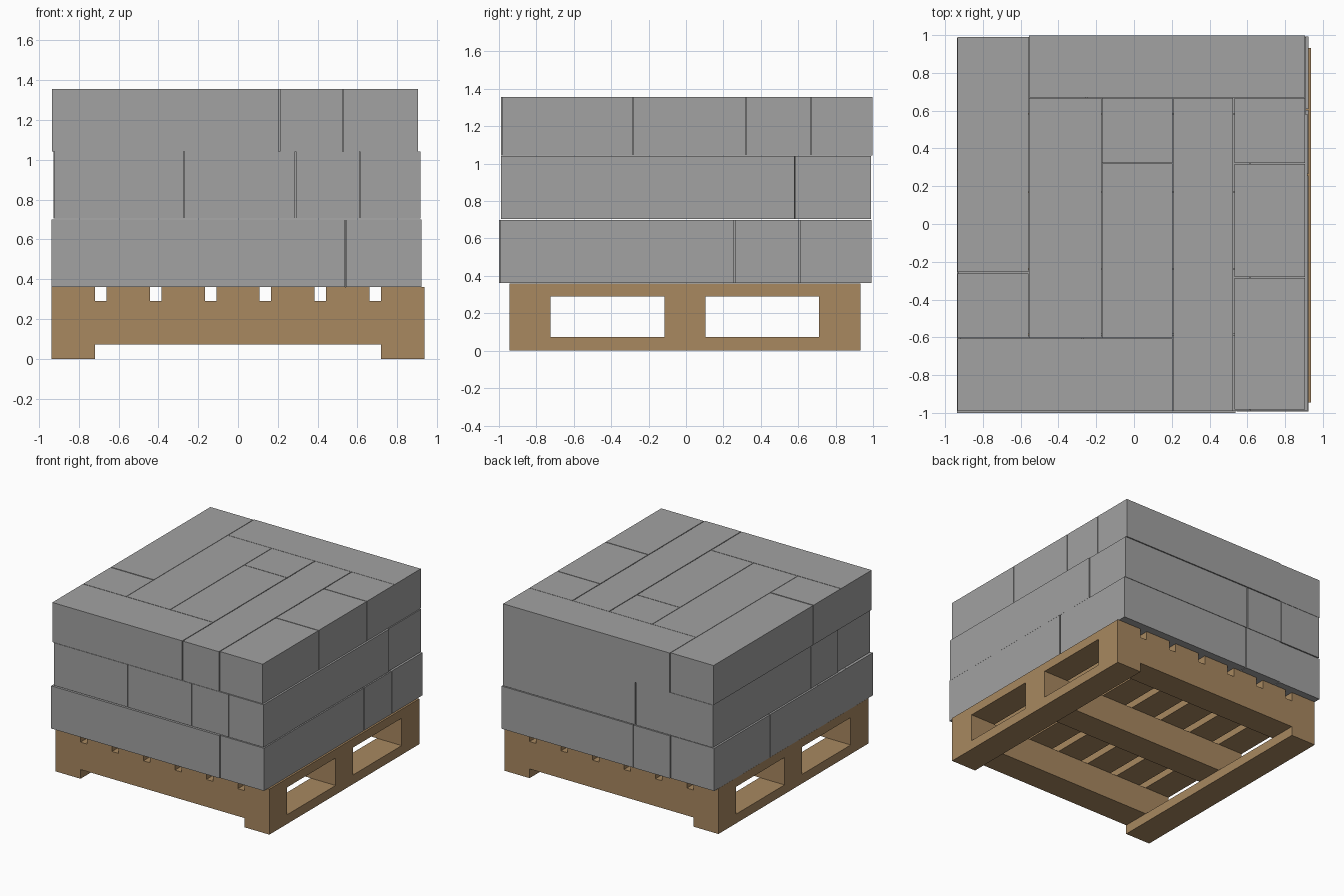
import bpy, bmesh
from mathutils import Matrix

if "Cube" in bpy.data.objects:
    bpy.data.objects.remove(bpy.data.objects["Cube"])


def material(name, rgb):
    m = bpy.data.materials.new(name)
    m.diffuse_color = (*rgb, 1)
    m.use_nodes = True
    m.node_tree.nodes["Principled BSDF"].inputs["Base Color"].default_value = m.diffuse_color
    return m


WOOD = material("pallet_wood", (0.392, 0.246, 0.117))
GREY = material("carton_grey", (0.36, 0.36, 0.36))


def box(name, x, y, z, mat):
    """Axis-aligned box from three (min, max) ranges."""
    bm = bmesh.new()
    bmesh.ops.create_cube(bm, size=1)
    r = [sorted(p) for p in (x, y, z)]
    size = [b - a for a, b in r]
    mid = [(a + b) / 2 for a, b in r]
    bm.transform(Matrix.Translation(mid) @ Matrix.Diagonal((*size, 1)))
    me = bpy.data.meshes.new(name)
    bm.to_mesh(me)
    bm.free()
    me.materials.append(mat)
    ob = bpy.data.objects.new(name, me)
    bpy.context.collection.objects.link(ob)
    return ob


# Pallet: seven deck boards along y
PY = (-0.945, 0.932)
for i in range(7):
    c = (i - 3) * 0.276
    box(f"deck_board_{i + 1}", (c - 0.109, c + 0.109), PY, (0.29, 0.36), WOOD)

# Pallet: three stringers along x
for i, c in enumerate((-0.835, -0.006, 0.822)):
    box(f"stringer_{i + 1}", (-0.937, 0.937), (c - 0.11, c + 0.11), (0.073, 0.29), WOOD)

# Pallet: two bottom runners along y
for side, s in (("left", -1), ("right", 1)):
    box(f"runner_{side}", (s * 0.937, s * 0.719), PY, (0, 0.073), WOOD)

# One layer of cartons: (x0, x1, y0, y1) as laid out on the top layer
LAYOUT = [
    (-0.935, -0.559, -0.255, 0.990),
    (-0.555, 0.905, 0.670, 0.997),
    (-0.935, 0.204, -0.990, -0.607),
    (-0.935, -0.559, -0.603, -0.263),
    (-0.556, -0.173, -0.603, 0.667),
    (-0.169, 0.204, -0.603, 0.319),
    (-0.169, 0.204, 0.323, 0.667),
    (0.210, 0.525, -0.990, 0.667),
    (0.531, 0.905, -0.983, -0.287),
    (0.531, 0.905, -0.281, 0.317),
    (0.531, 0.905, 0.322, 0.667),
]


# Each layer turns the same layout: half turn, quarter turn, no turn
def half(x, y):
    return -0.0075 - (x + 0.015) * 1.011, -y * 1.003


def quarter(x, y):
    return -0.0085 + y * 0.929, -(x + 0.015) * 1.076


def straight(x, y):
    return x, y


LAYERS = [("bottom", half, 0.361, 0.699),
          ("middle", quarter, 0.704, 1.041),
          ("top", straight, 1.043, 1.357)]
for label, turn, z0, z1 in LAYERS:
    for i, (x0, x1, y0, y1) in enumerate(LAYOUT):
        (a, b), (c, d) = turn(x0, y0), turn(x1, y1)
        box(f"{label}_carton_{i + 1}", (a, c), (b, d), (z0, z1), GREY)
